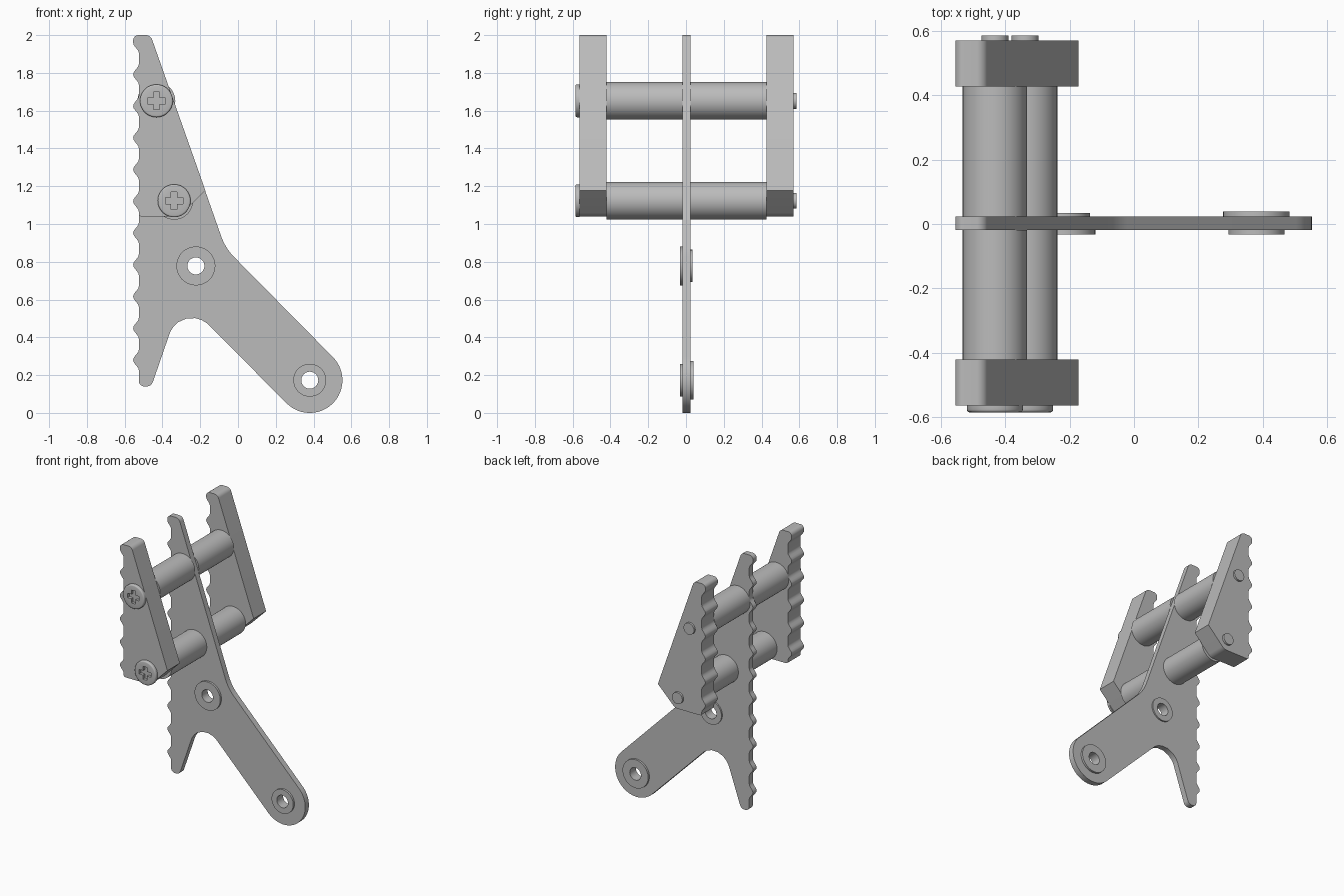
import bpy, bmesh, math
from mathutils import Vector

cube = bpy.data.objects.get("Cube")
if cube:
    bpy.data.objects.remove(cube)

steel = bpy.data.materials.new("grey steel")
steel.use_nodes = True
steel.diffuse_color = (0.5, 0.5, 0.5, 1)
steel.node_tree.nodes["Principled BSDF"].inputs["Base Color"].default_value = (0.5, 0.5, 0.5, 1)


def circle(cx, cz, r, n=48):
    return [(cx + r * math.cos(math.tau * i / n), cz + r * math.sin(math.tau * i / n)) for i in range(n)]


def fillet(corners, steps=8):
    """Turn (x, z, radius) corners into an outline with rounded corners."""
    out = []
    for i, (x, z, r) in enumerate(corners):
        p = Vector((x, z))
        if r == 0:
            out.append((x, z))
            continue
        a = (Vector(corners[i - 1][:2]) - p).normalized()
        b = (Vector(corners[(i + 1) % len(corners)][:2]) - p).normalized()
        half = a.angle(b) / 2
        centre = p + (a + b).normalized() * (r / math.sin(half))
        start = p + a * (r / math.tan(half)) - centre
        end = p + b * (r / math.tan(half)) - centre
        for k in range(steps + 1):
            t = k / steps
            out.append(tuple(centre + (start * (1 - t) + end * t).normalized() * r))
    return out


def prism(name, loops, y0, y1, round_edge=None):
    """Extrude an outline with optional holes from y0 back to y1."""
    bm = bmesh.new()
    edges = []
    for loop in loops:
        vs = [bm.verts.new((x, y0, z)) for x, z in loop]
        edges += [bm.edges.new((vs[i - 1], vs[i])) for i in range(len(vs))]
    bmesh.ops.triangle_fill(bm, edges=edges, use_beauty=True)
    ext = bmesh.ops.extrude_face_region(bm, geom=bm.faces[:], use_keep_orig=True)
    moved = [g for g in ext["geom"] if isinstance(g, bmesh.types.BMVert)]
    bmesh.ops.translate(bm, verts=moved, vec=(0, y1 - y0, 0))
    bmesh.ops.recalc_face_normals(bm, faces=bm.faces[:])
    if round_edge:
        # soften the outer rim of the front face
        cx, cz, r, width = round_edge
        rim = [e for e in bm.edges if all(
            abs(v.co.y - y0) < 1e-5 and abs(math.hypot(v.co.x - cx, v.co.z - cz) - r) < 1e-4
            for v in e.verts)]
        bmesh.ops.bevel(bm, geom=rim, offset=width, segments=3, profile=0.5, affect='EDGES')
    mesh = bpy.data.meshes.new(name)
    bm.to_mesh(mesh)
    bm.free()
    mesh.materials.append(steel)
    ob = bpy.data.objects.new(name, mesh)
    bpy.context.collection.objects.link(ob)
    bpy.ops.object.select_all(action='DESELECT')
    ob.select_set(True)
    bpy.context.view_layer.objects.active = ob
    bpy.ops.object.shade_smooth_by_angle(angle=math.radians(35))
    return ob


# Rounded teeth running up the left edge
EDGE, TOOTH, PITCH = -0.525, 0.03, 0.168


def teeth(first, last):
    pts = []
    for k in range(first, last):
        for j in range(-5, 6):
            if k == 10 and j > 0:
                break
            bump = TOOTH * (0.5 + 0.5 * math.cos(math.pi * j / 5))
            pts.append((EDGE - bump, 0.28 + PITCH * k + 0.055 * j / 5, 0))
    return pts


top = [(-0.555, 2.0, 0.028), (-0.463, 2.0, 0.035)]

# Central toothed plate with its angled arm
arm_end = (0.38, 0.173)
tip = [(arm_end[0] + 0.173 * math.cos(math.radians(a)), arm_end[1] + 0.173 * math.sin(math.radians(a)), 0)
       for a in range(45, -136, -6)]
plate = fillet(teeth(0, 11) + top + [(-0.067, 0.872, 0.3)] + tip
               + [(-0.297, 0.608, 0.125), (-0.459, 0.14, 0.035), (EDGE, 0.14, 0.03)])
pivot = (-0.223, 0.778)
prism("toothed_plate", [plate, circle(*pivot, 0.045), circle(*arm_end, 0.045)], -0.018, 0.024)

# Stepped bushings: front and back flange around each hole
for name, c, front_r, back_r, back_y in (("pivot_bushing", pivot, 0.103, 0.086, 0.034),
                                         ("arm_bushing", arm_end, 0.087, 0.103, 0.039)):
    prism(name + "_front", [circle(*c, front_r), circle(*c, 0.045)], -0.033, -0.018)
    prism(name + "_back", [circle(*c, back_r), circle(*c, 0.045)], 0.024, back_y)

# Thick outer side blocks
block = fillet(teeth(5, 11) + top + [(-0.173, 1.178, 0), (-0.311, 1.04, 0.06), (EDGE, 1.04, 0.015)])
prism("front_block", [block], -0.563, -0.42)
prism("back_block", [block], 0.427, 0.57)


def cross(cx, cz, arm=0.047, w=0.016):
    quarter = [(arm, -w), (arm, w), (w, w)]
    pts = []
    for _ in range(4):
        pts += [(cx + x, cz + z) for x, z in quarter]
        quarter = [(-z, x) for x, z in quarter]
    return pts


# Spacer tubes with cross-slotted screws
for name, c in (("upper", (-0.432, 1.652)), ("lower", (-0.338, 1.123))):
    prism(name + "_front_spacer", [circle(*c, 0.1)], -0.42, -0.018)
    prism(name + "_back_spacer", [circle(*c, 0.1)], 0.024, 0.427)
    prism(name + "_screw_head", [circle(*c, 0.087), cross(*c)], -0.585, -0.563, (*c, 0.087, 0.009))
    prism(name + "_screw_end", [circle(*c, 0.042, 32)], 0.57, 0.585)
